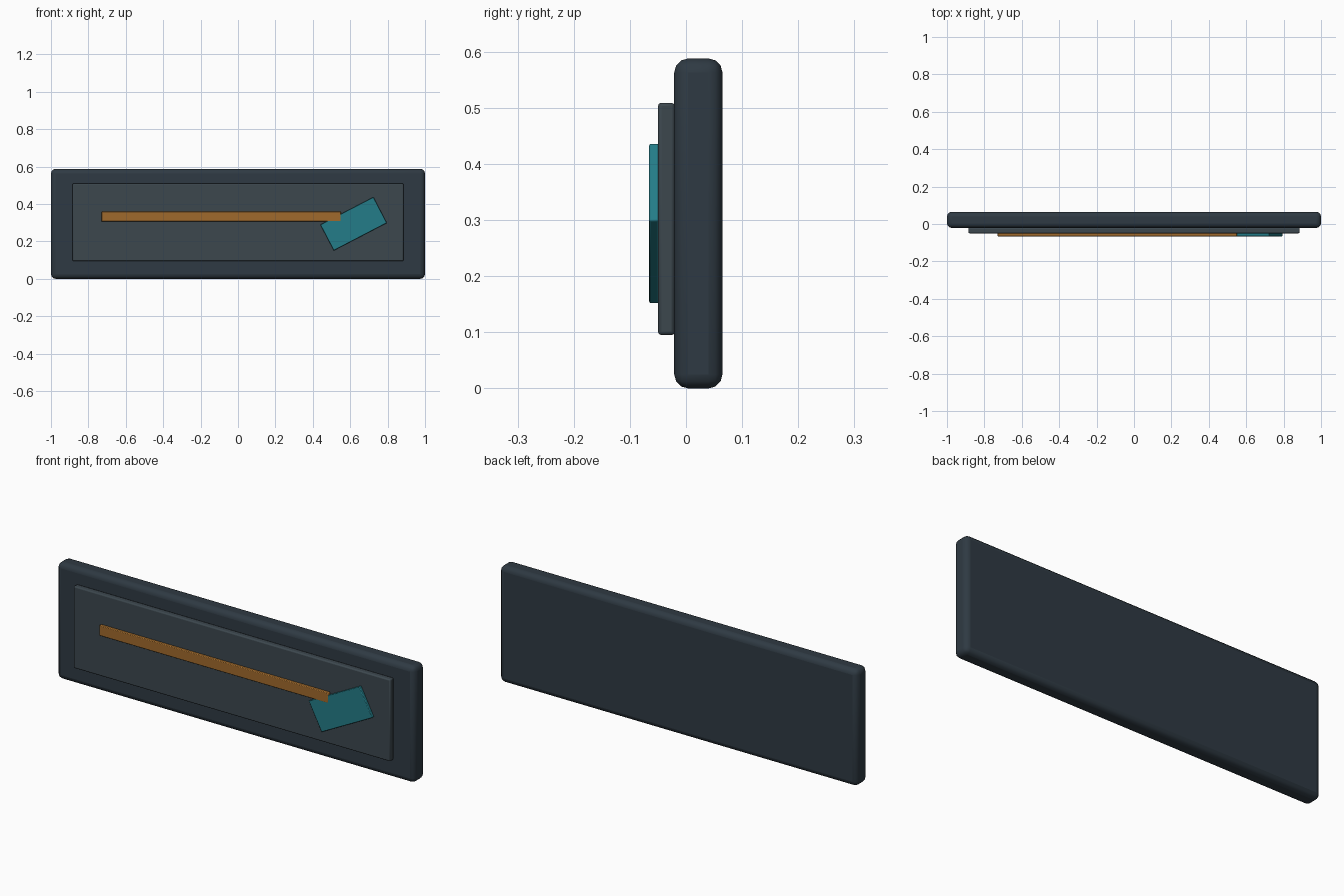
import bpy, math

if "Cube" in bpy.data.objects:
    bpy.data.objects.remove(bpy.data.objects["Cube"])


def material(name, rgb):
    m = bpy.data.materials.new(name)
    m.diffuse_color = (*rgb, 1)
    m.use_nodes = True
    m.node_tree.nodes["Principled BSDF"].inputs["Base Color"].default_value = m.diffuse_color
    return m


def slab(name, x, y0, y1, z, width, height, bevel, segments, mat, tilt=0):
    """Rounded box centred on (x, z), spanning y0..y1, tilted in the front plane."""
    bpy.ops.mesh.primitive_cube_add(size=1, location=(x, (y0 + y1) / 2, z))
    ob = bpy.context.object
    ob.name = name
    ob.scale = (width, y1 - y0, height)
    bpy.ops.object.transform_apply(location=False, rotation=False, scale=True)
    ob.rotation_euler.y = -math.radians(tilt)
    ob.data.materials.append(mat)
    mod = ob.modifiers.new("edge_rounding", 'BEVEL')
    mod.width = bevel
    mod.segments = segments
    bpy.ops.object.shade_smooth_by_angle(angle=math.radians(35))
    return ob


dark = material("dark_slate", (0.028, 0.042, 0.056))
slate = material("slate", (0.045, 0.063, 0.076))
orange = material("orange", (0.351, 0.144, 0.025))
teal = material("teal", (0.017, 0.202, 0.246))

# Backing board and raised front panel
slab("backing_board", 0, -0.021, 0.065, 0.294, 2.0, 0.588, 0.025, 3, dark)
slab("front_panel", 0, -0.05, -0.02, 0.302, 1.77, 0.414, 0.006, 2, slate)

# Tilted block and the long strip lying across its corner
slab("tilted_block", 0.618, -0.0655, -0.049, 0.294, 0.32, 0.156, 0.003, 2, teal, tilt=27.5)
slab("long_strip", -0.09, -0.066, -0.049, 0.333, 1.28, 0.052, 0.003, 2, orange)
